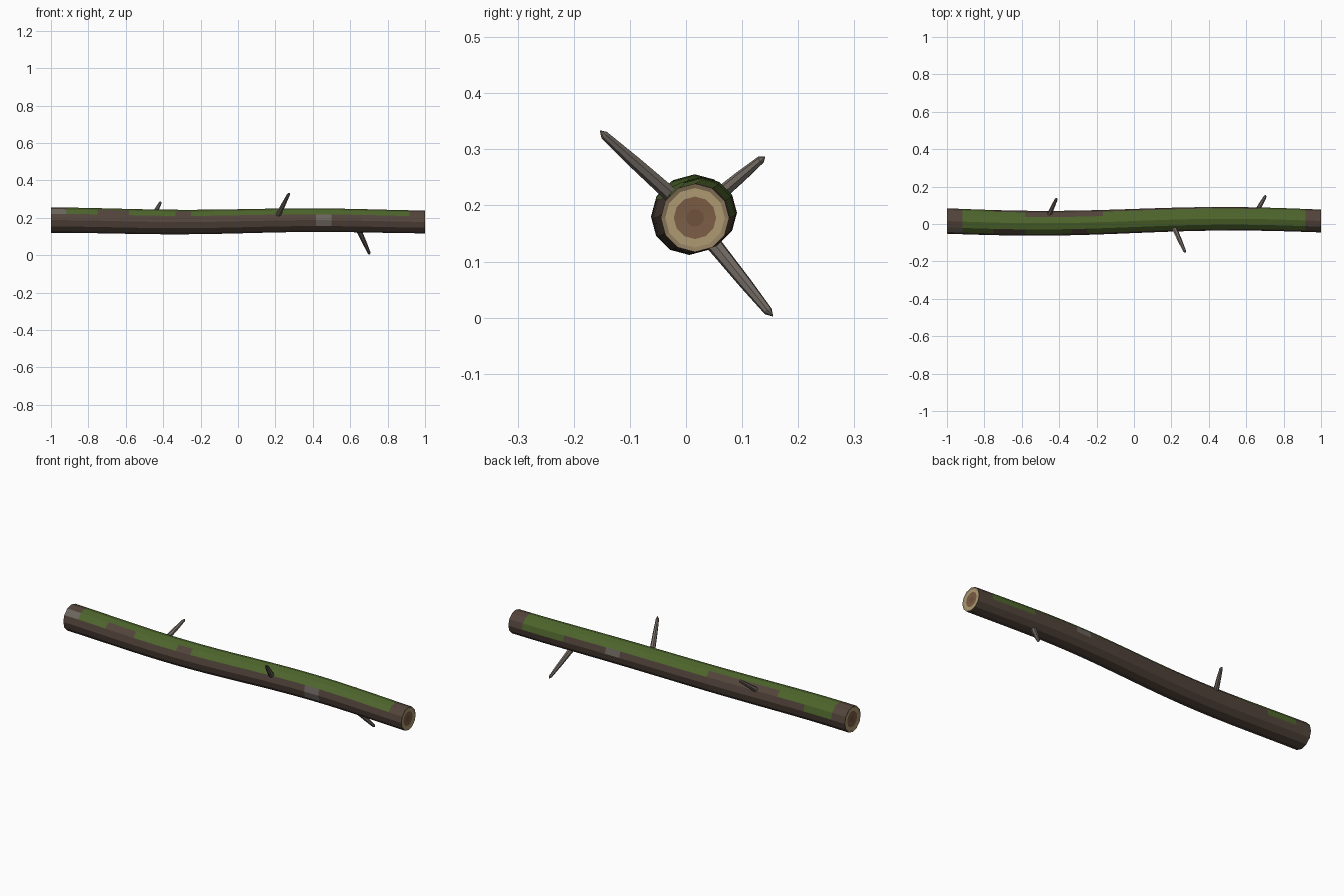
import bpy, bmesh
from math import sin, cos, pi
from mathutils import Vector

if "Cube" in bpy.data.objects:
    bpy.data.objects.remove(bpy.data.objects["Cube"])

SEG, SIDES = 24, 12


def mat(name, r, g, b):
    m = bpy.data.materials.new(name)
    m.diffuse_color = (r, g, b, 1)
    m.use_nodes = True
    m.node_tree.nodes["Principled BSDF"].inputs["Base Color"].default_value = m.diffuse_color
    return m


BARK = mat("bark", .085, .058, .044)
MOSS = mat("moss", .075, .13, .025)
LICHEN = mat("lichen", .15, .13, .115)
STUB = mat("dead_wood", .17, .145, .125)
RIM = mat("cut_rim", .27, .2, .11)
SAP = mat("sapwood", .42, .32, .17)
HEART = mat("heartwood", .2, .11, .06)
PITH = mat("pith", .16, .085, .047)


def make(name, bm, mats):
    bmesh.ops.recalc_face_normals(bm, faces=bm.faces)
    me = bpy.data.meshes.new(name)
    bm.to_mesh(me)
    bm.free()
    for m in mats:
        me.materials.append(m)
    ob = bpy.data.objects.new(name, me)
    bpy.context.collection.objects.link(ob)
    return ob


# gently wandering centre line and taper
def centre(x):
    return Vector((x, .016 + .012 * sin(pi * x), .1825 + .005 * cos(pi * (x - .4) / .7)))


def radius(x):
    return .0645 - .0035 * x


def ring(bm, c, r, dx=0):
    return [bm.verts.new(c + Vector((dx, r * cos(2 * pi * k / SIDES), r * sin(2 * pi * k / SIDES))))
            for k in range(SIDES)]


# which material covers a bark cell (side 0 starts at +y, side 3 is the top)
def cover(x, k):
    if (k in (5, 6) and .42 < x < .5) or (k == 4 and x < -.92) or (k == 0 and .33 < x < .42):
        return 2
    if abs(x) > .917:
        return 0
    if k in (2, 3):
        return 1
    if k == 1:
        return 0 if -.58 < x < -.17 else 1
    if k == 4:
        return 0 if -.75 < x < -.58 or -.33 < x < -.25 else 1
    if k == 0:
        return 1 if x > .667 or x < -.75 else 0
    return 0


# log trunk
bm = bmesh.new()
xs = [-1 + 2 * i / SEG for i in range(SEG + 1)]
rings = [ring(bm, centre(x), radius(x)) for x in xs]
for i in range(SEG):
    for k in range(SIDES):
        j = (k + 1) % SIDES
        f = bm.faces.new((rings[i][k], rings[i][j], rings[i + 1][j], rings[i + 1][k]))
        f.material_index = cover((xs[i] + xs[i + 1]) / 2, k)
make("log_bark", bm, [BARK, MOSS, LICHEN])

# cut ends with growth rings
for name, x in (("cut_end_left", -1), ("cut_end_right", 1)):
    bm = bmesh.new()
    c, r = centre(x), radius(x)
    loops = [ring(bm, c, r * s, -x * d)
             for s, d in ((1, 0), (.87, .003), (.62, .003), (.26, .004))]
    for n in range(3):
        for k in range(SIDES):
            j = (k + 1) % SIDES
            f = bm.faces.new((loops[n][k], loops[n][j], loops[n + 1][j], loops[n + 1][k]))
            f.material_index = n
    f = bm.faces.new(loops[3])
    f.material_index = 3
    ob = make(name, bm, [RIM, SAP, HEART, PITH])
    # make sure the cut faces outwards
    if ob.data.polygons[-1].normal.x * x < 0:
        ob.data.flip_normals()


# broken branch stubs: tapered shaft with a blunt point
def stub(name, a, b, r):
    a, b = Vector(a), Vector(b)
    d = b - a
    q = d.to_track_quat('Z', 'Y')
    bm = bmesh.new()
    n = 7
    loops = []
    for t, s in ((0, 1), (.55, .8), (.93, .55)):
        loops.append([bm.verts.new(a + d * t + q @ Vector(
            (r * s * cos(2 * pi * k / n), r * s * sin(2 * pi * k / n), 0))) for k in range(n)])
    tip = bm.verts.new(b + q @ Vector((r * .2, 0, 0)))
    for l0, l1 in zip(loops, loops[1:]):
        for k in range(n):
            j = (k + 1) % n
            bm.faces.new((l0[k], l0[j], l1[j], l1[k]))
    for k in range(n):
        bm.faces.new((loops[-1][k], loops[-1][(k + 1) % n], tip))
    bm.faces.new(loops[0])
    make(name, bm, [STUB])


stub("branch_stub_front", (.212, -.015, .209), (.275, -.155, .334), .0145)
stub("branch_stub_under", (.645, .045, .137), (.706, .154, .002), .0145)
stub("branch_stub_back", (-.455, .045, .207), (-.412, .14, .287), .0135)
